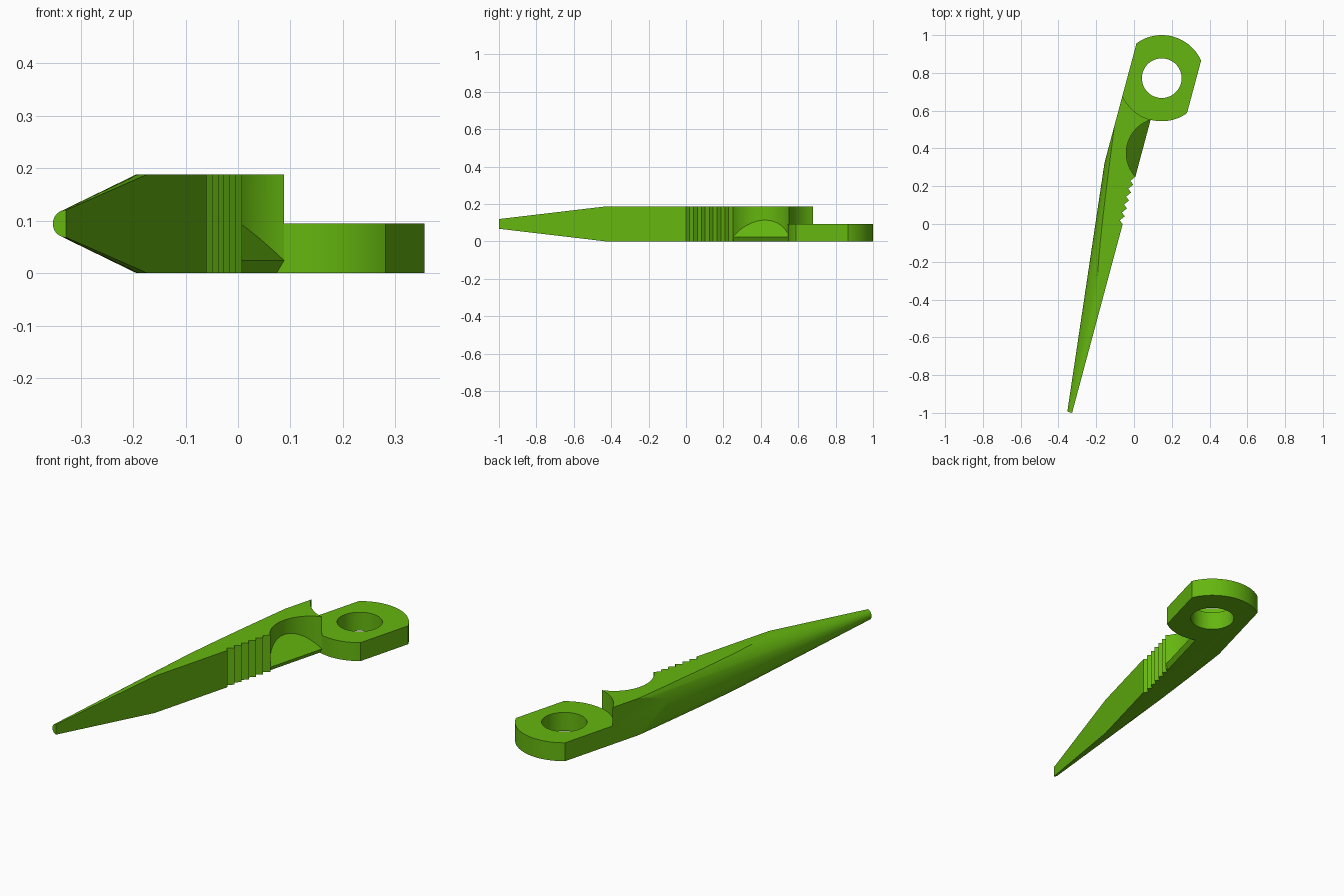
import bpy, bmesh
from math import radians, degrees, sin, cos, acos
from mathutils import Matrix

if "Cube" in bpy.data.objects:
    bpy.data.objects.remove(bpy.data.objects["Cube"])

# Local frame: Y runs along the jaw axis, origin at the pivot centre
H, R, W = 0.188, 0.228, 0.177
TIP = -1.8345
A = degrees(acos(W / R))


def arc(cx, cy, r, a0, a1, n):
    return [(cx + r * cos(radians(a0 + (a1 - a0) * i / n)),
             cy + r * sin(radians(a0 + (a1 - a0) * i / n))) for i in range(n + 1)]


def add(name, bm):
    bmesh.ops.recalc_face_normals(bm, faces=bm.faces)
    me = bpy.data.meshes.new(name)
    bm.to_mesh(me)
    bm.free()
    ob = bpy.data.objects.new(name, me)
    bpy.context.collection.objects.link(ob)
    return ob


def prism(name, pts, lo, hi):
    """Extruded outline; lo and hi give the height as a function of x."""
    bm = bmesh.new()
    bot = [bm.verts.new((x, y, lo(x))) for x, y in pts]
    top = [bm.verts.new((x, y, hi(x))) for x, y in pts]
    bm.faces.new(bot[::-1])
    bm.faces.new(top)
    for i in range(len(pts)):
        j = (i + 1) % len(pts)
        bm.faces.new((bot[i], bot[j], top[j], top[i]))
    return add(name, bm)


def cone(name, r1, r2, depth, mat):
    bm = bmesh.new()
    bmesh.ops.create_cone(bm, cap_ends=True, segments=96, radius1=r1,
                          radius2=r2, depth=depth, matrix=mat)
    return add(name, bm)


def boolean(ob, tool, op):
    mod = ob.modifiers.new("cut", 'BOOLEAN')
    mod.operation, mod.object, mod.solver = op, tool, 'EXACT'
    bpy.context.view_layer.objects.active = ob
    bpy.ops.object.modifier_apply(modifier=mod.name)
    bpy.data.objects.remove(tool)


# Jaw and pivot head outline, with gripping teeth on the inner edge
outline = [(0, -2)]
T0, T1, N = -0.80, -0.54, 6
step = (T1 - T0) / N
for i in range(N):
    s = T0 + i * step
    outline += [(0, s), (-0.02, s + step * 0.35)]
outline += [(0, T1)]
outline += arc(0, 0, R, 270, 360 - A, 20) + arc(0, 0, R, A, 180 - A, 40)
outline += [(-W, -2)]
jaw = prism("plier_jaw", outline, lambda x: 0, lambda x: H)

# Tapered round nose
end, r0, slope = 0.5, 0.026, 0.114
depth = end - TIP
boolean(jaw, cone("nose_taper", r0, r0 + slope * depth, depth,
                  Matrix.Translation((0, (end + TIP) / 2, H / 2))
                  @ Matrix.Rotation(radians(-90), 4, 'X')), 'INTERSECT')

# Half-height step that makes room for the mating half
step_pts = [(-0.5, 0.5), (-0.5, -0.08)] + arc(0, 0, R, 212, 270, 24) + [(0.5, -R), (0.5, 0.5)]
boolean(jaw, prism("step_cutter", step_pts, lambda x: H / 2, lambda x: 0.4), 'DIFFERENCE')

# Pivot hole
boolean(jaw, cone("hole_cutter", 0.105, 0.105, 1, Matrix.Identity(4)), 'DIFFERENCE')

# Wire cutter scoop with a sloping floor
s0, s1, deep = T1, -R, 0.085
half = (s1 - s0) / 2
rad = (half ** 2 + deep ** 2) / (2 * deep)
spread = degrees(acos((rad - deep) / rad))
scoop = arc(rad - deep, (s0 + s1) / 2, rad, 180 - spread, 180 + spread, 32)
scoop += [(0.05, s0), (0.05, s1)]
boolean(jaw, prism("scoop_cutter", scoop, lambda x: 0.024 - 1.06 * x, lambda x: 0.4), 'DIFFERENCE')

# Bevel under the cutting edge
under = [(-0.03, s0), (0.05, s0), (0.05, s1), (-0.03, s1)]
boolean(jaw, prism("bevel_cutter", under, lambda x: -0.1, lambda x: 0.024 + 1.6 * x), 'DIFFERENCE')

# Tilt into place
jaw.data.transform(Matrix.Translation((0.147, 1 - R, 0)) @ Matrix.Rotation(radians(-15), 4, 'Z'))

# Green finish
mat = bpy.data.materials.new("green")
mat.diffuse_color = (0.13, 0.47, 0.005, 1)
mat.use_nodes = True
mat.node_tree.nodes["Principled BSDF"].inputs["Base Color"].default_value = mat.diffuse_color
jaw.data.materials.clear()
jaw.data.materials.append(mat)
bpy.ops.object.select_all(action='DESELECT')
jaw.select_set(True)
bpy.context.view_layer.objects.active = jaw
bpy.ops.object.shade_smooth_by_angle(angle=radians(25))
